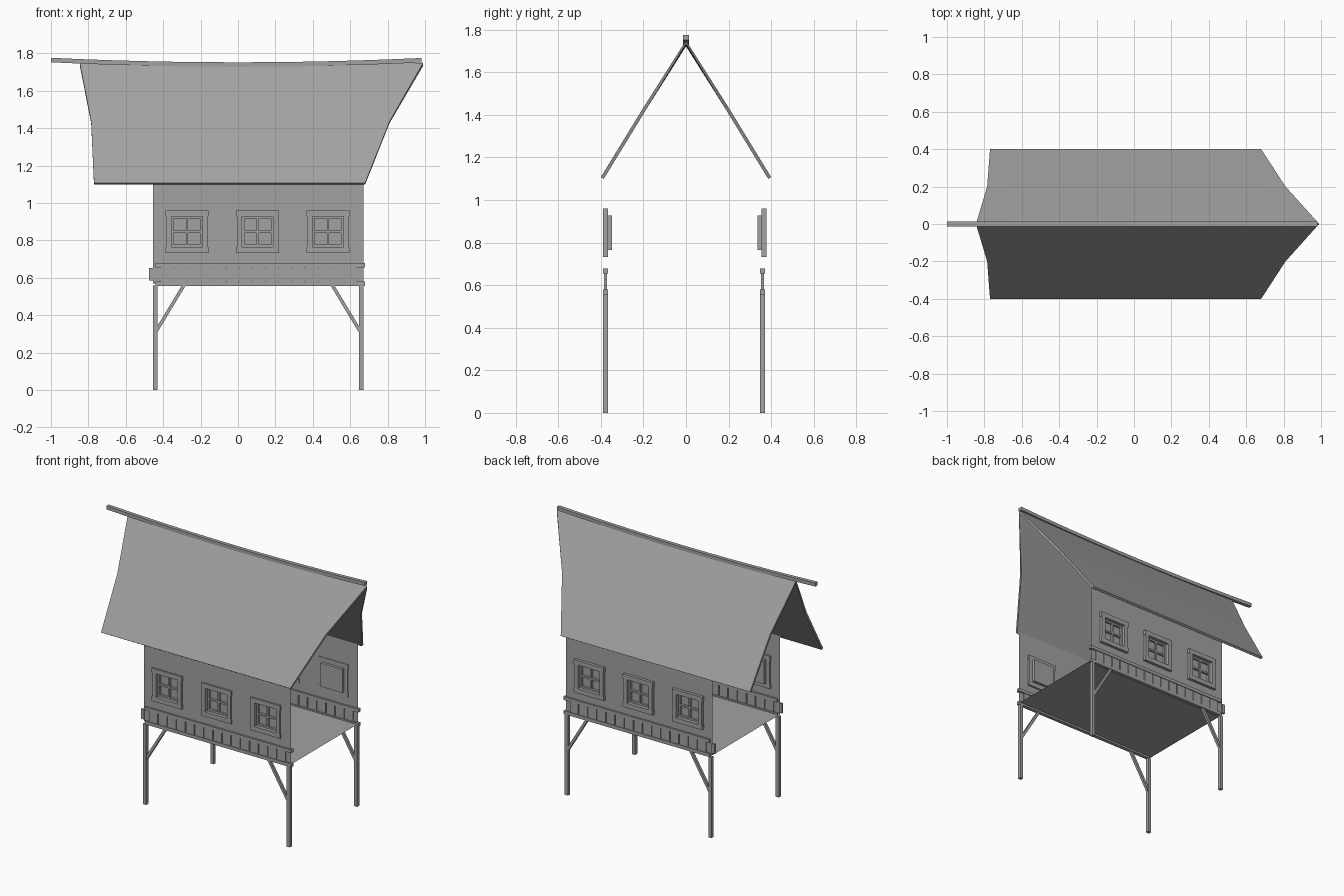
import bpy, bmesh, math
from mathutils import Matrix, Vector

cube = bpy.data.objects.get("Cube")
if cube:
    bpy.data.objects.remove(cube)

GREY = (0.36, 0.36, 0.36, 1)
mat = bpy.data.materials.new("weathered grey")
mat.use_nodes = True
mat.diffuse_color = GREY
mat.node_tree.nodes["Principled BSDF"].inputs["Base Color"].default_value = GREY


def finish(name, bm):
    mesh = bpy.data.meshes.new(name)
    bm.to_mesh(mesh)
    bm.free()
    mesh.materials.append(mat)
    obj = bpy.data.objects.new(name, mesh)
    bpy.context.collection.objects.link(obj)
    return obj


def add_box(bm, x0, x1, y0, y1, z0, z1):
    size = Matrix.Diagonal((x1 - x0, abs(y1 - y0), z1 - z0, 1))
    centre = Matrix.Translation(((x0 + x1) / 2, (y0 + y1) / 2, (z0 + z1) / 2))
    bmesh.ops.create_cube(bm, size=1, matrix=centre @ size)


def add_beam(bm, a, b, width):
    # square bar between two points
    a, b = Vector(a), Vector(b)
    turn = (b - a).to_track_quat('X', 'Y').to_matrix().to_4x4()
    size = Matrix.Diagonal(((b - a).length, width, width, 1))
    bmesh.ops.create_cube(bm, size=1, matrix=Matrix.Translation((a + b) / 2) @ turn @ size)


def add_sheet(bm, rows, skip=lambda i, j: False):
    # faces between rows of points
    grid = [[bm.verts.new(p) for p in row] for row in rows]
    for j in range(len(grid) - 1):
        for i in range(len(grid[0]) - 1):
            if not skip(i, j):
                bm.faces.new((grid[j][i], grid[j][i + 1], grid[j + 1][i + 1], grid[j + 1][i]))


LEFT, RIGHT, FLOOR = -0.455, 0.67, 0.57
WINDOWS = (-0.273, 0.105, 0.481)
HALF, SILL, HEAD = 0.083, 0.765, 0.928


def make_window(name, x, y, out):
    # outer frame, then a recessed sash with a cross and a backing pane
    bm = bmesh.new()
    fy = (y - 0.012, y + 0.012)
    add_box(bm, x - 0.115, x + 0.115, *fy, HEAD, HEAD + 0.032)
    add_box(bm, x - 0.115, x + 0.115, *fy, SILL - 0.032, SILL)
    for s in (-1, 1):
        c = x + s * (HALF + 0.014)
        add_box(bm, c - 0.014, c + 0.014, *fy, SILL, HEAD)
    finish(name + "_frame", bm)

    bm = bmesh.new()
    near, far = y - out * 0.012, y - out * 0.031
    mid = (SILL + HEAD) / 2
    for c in (x - HALF + 0.006, x, x + HALF - 0.006):
        add_box(bm, c - 0.006, c + 0.006, near, far, SILL, HEAD)
    for z in (SILL + 0.006, mid, HEAD - 0.006):
        add_box(bm, x - HALF, x + HALF, near, far, z - 0.006, z + 0.006)
    add_box(bm, x - HALF, x + HALF, far + out * 0.004, far, SILL, HEAD)
    finish(name + "_sash", bm)


def make_side(side, y, window_y, out):
    # thin wall with window openings
    xs = [LEFT] + [x + s * HALF for x in WINDOWS for s in (-1, 1)] + [RIGHT]
    rows = [[(x, y, z) for x in xs] for z in (FLOOR, SILL, HEAD, 1.125)]
    bm = bmesh.new()
    add_sheet(bm, rows, lambda i, j: j == 1 and i % 2 == 1)
    finish(side + "_wall", bm)
    for n, x in enumerate(WINDOWS):
        make_window(f"{side}_window_{n + 1}", x, window_y, out)

    # rails and the boards between them
    bm = bmesh.new()
    for z in (0.557, 0.655):
        add_box(bm, -0.44, 0.68, y - 0.012, y + 0.012, z, z + 0.023)
    finish(side + "_rails", bm)
    bm = bmesh.new()
    add_box(bm, -0.475, -0.452, y - 0.007, y + 0.007, 0.585, 0.652)
    for n in range(15):
        x = -0.41 + n * 0.07
        add_box(bm, x, x + 0.064, y - 0.007, y + 0.007, 0.578, 0.657)
    finish(side + "_rail_boards", bm)

    # posts and diagonal braces
    for end, x, s in (("right", LEFT + 0.012, 1), ("left", RIGHT - 0.012, -1)):
        bm = bmesh.new()
        add_box(bm, x - 0.012, x + 0.012, y - 0.012, y + 0.012, 0, FLOOR - 0.012)
        finish(f"{side}_{end}_post", bm)
        bm = bmesh.new()
        add_beam(bm, (x + s * 0.006, y, 0.315), (x + s * 0.155, y, 0.562), 0.018)
        finish(f"{side}_{end}_brace", bm)


make_side("front", -0.378, -0.378, -1)
make_side("back", 0.359, 0.367, 1)

# floor
bm = bmesh.new()
add_sheet(bm, [[(LEFT, y, FLOOR), (RIGHT, y, FLOOR)] for y in (-0.378, 0.359)])
finish("floor", bm)

# flared roof with a sagging ridge
STEPS = 12
courses = {0.4: (-0.77, 0.68, 1.108), 0.2: (-0.785, 0.81, 1.435), 0: (-0.845, 0.99, 1.738)}
rows = []
for y in (-0.4, -0.2, 0, 0.2, 0.4):
    x0, x1, z = courses[abs(y)]
    row = []
    for i in range(STEPS + 1):
        x = x0 + (x1 - x0) * i / STEPS
        row.append((x, y, z + (0.012 * x * x if y == 0 else 0)))
    rows.append(row)
bm = bmesh.new()
add_sheet(bm, rows)
roof = finish("roof", bm)
thick = roof.modifiers.new("thickness", 'SOLIDIFY')
thick.thickness = 0.016
thick.offset = -1

# ridge beam following the sag
bm = bmesh.new()
rows = []
for dy, dz in ((-0.013, 0), (0.013, 0), (0.013, 0.024), (-0.013, 0.024), (-0.013, 0)):
    row = []
    for i in range(STEPS + 1):
        x = -1 + 1.98 * i / STEPS
        row.append((x, dy, 1.728 + 0.024 * x * x + dz))
    rows.append(row)
add_sheet(bm, rows)
bmesh.ops.remove_doubles(bm, verts=bm.verts, dist=0.0001)
bmesh.ops.holes_fill(bm, edges=bm.edges, sides=4)
bmesh.ops.recalc_face_normals(bm, faces=bm.faces)
finish("ridge_beam", bm)
